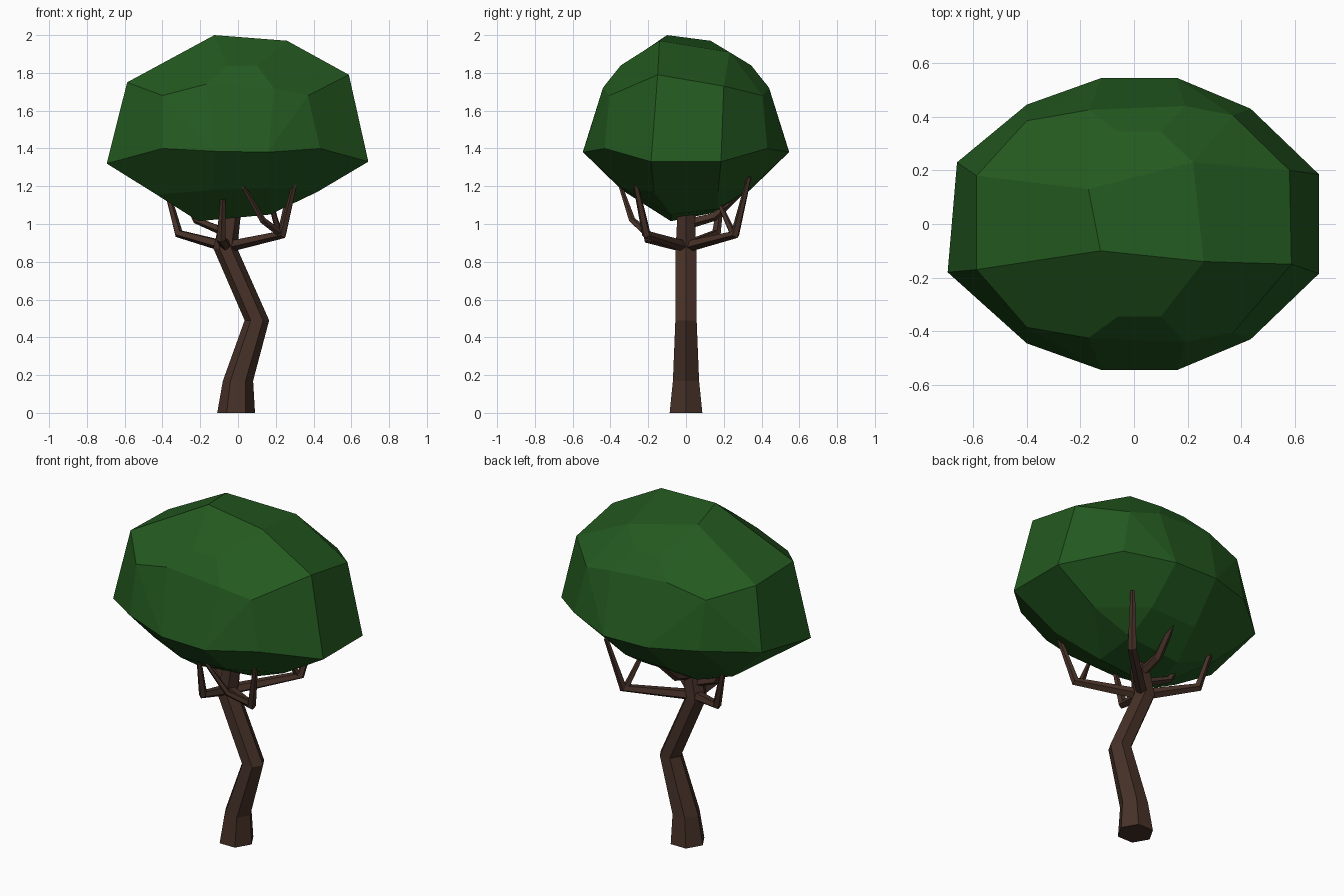
import bpy, bmesh, math
from mathutils import Vector

if "Cube" in bpy.data.objects:
    bpy.data.objects.remove(bpy.data.objects["Cube"])


def material(name, color):
    m = bpy.data.materials.new(name)
    m.diffuse_color = (*color, 1)
    m.use_nodes = True
    m.node_tree.nodes["Principled BSDF"].inputs["Base Color"].default_value = m.diffuse_color
    return m


bark = material("bark", (0.062, 0.031, 0.021))
leaf = material("leaf", (0.017, 0.1, 0.014))


def finish(name, bm, mat):
    bmesh.ops.recalc_face_normals(bm, faces=bm.faces)
    me = bpy.data.meshes.new(name)
    bm.to_mesh(me)
    bm.free()
    me.materials.append(mat)
    ob = bpy.data.objects.new(name, me)
    bpy.context.collection.objects.link(ob)
    return ob


def tube(name, path, sides, level=False):
    """Faceted tube through (x, y, z, radius) points; level keeps rings horizontal."""
    bm = bmesh.new()
    pts = [Vector(p[:3]) for p in path]
    rings = []
    for i, p in enumerate(pts):
        t = Vector((0, 0, 1))
        if not level:
            t = Vector((0, 0, 0))
            if i > 0:
                t += (p - pts[i - 1]).normalized()
            if i < len(pts) - 1:
                t += (pts[i + 1] - p).normalized()
            t.normalize()
        # side axis follows the overall horizontal heading, so rings never twist
        head = pts[-1] - pts[0]
        side = Vector((0, 1, 0)) if level else Vector((-head.y, head.x, 0)).normalized()
        u = (side - t * side.dot(t)).normalized()
        v = u.cross(t)
        r = path[i][3]
        rings.append([bm.verts.new(p + r * (v * math.cos(a) + u * math.sin(a)))
                      for a in (2 * math.pi * k / sides for k in range(sides))])
    for a, b in zip(rings, rings[1:]):
        for k in range(sides):
            n = (k + 1) % sides
            bm.faces.new((a[k], a[n], b[n], b[k]))
    bm.faces.new(rings[0])
    bm.faces.new(rings[-1])
    return finish(name, bm, bark)


# Crooked trunk
tube("trunk", [(-0.01, 0, 0, 0.1), (0, 0, 0.17, 0.08), (0.1, 0, 0.49, 0.065),
               (-0.067, 0, 0.87, 0.063), (-0.03, 0, 1.1, 0.05)], 6, level=True)

# Elbowed branches with thin forks
start = (-0.06, 0, 0.88, 0.032)
branches = {
    "front_right_branch": [start, (0.235, -0.21, 0.945, 0.025), (0.31, -0.275, 1.25, 0.013)],
    "front_right_fork": [(0.23, -0.2, 0.945, 0.02), (0.13, -0.285, 1.02, 0.018),
                         (0.02, -0.35, 1.21, 0.01)],
    "back_right_branch": [start, (0.23, 0.26, 0.945, 0.025), (0.29, 0.335, 1.25, 0.013)],
    "back_right_fork": [(0.22, 0.25, 0.945, 0.018), (0.17, 0.17, 1.12, 0.013)],
    "left_branch": [start, (-0.315, 0.16, 0.95, 0.025), (-0.375, 0.19, 1.17, 0.015)],
    "front_branch": [start, (-0.09, -0.2, 0.92, 0.025), (-0.08, -0.25, 1.13, 0.014)],
    "upper_back_branch": [(-0.04, 0, 1.0, 0.03), (-0.04, 0.15, 1.04, 0.024),
                          (-0.02, 0.31, 1.19, 0.018)],
    "upper_left_branch": [(-0.05, 0, 0.95, 0.025), (-0.22, 0.03, 1.02, 0.02),
                          (-0.27, 0.04, 1.12, 0.015)],
}
for name, path in branches.items():
    tube(name, path, 5)

# Canopy: faceted hull; these corners are mirrored front to back
mirrored = [
    (-0.40, 0.445, 1.40), (-0.12, 0.545, 1.385), (0.16, 0.545, 1.38),
    (0.435, 0.43, 1.40), (0.69, 0.185, 1.33),
    (-0.40, 0.385, 1.68), (-0.17, 0.425, 1.74), (0.19, 0.44, 1.72), (0.37, 0.405, 1.68),
    (-0.06, 0.345, 1.835), (0.10, 0.345, 1.84),
    (-0.14, 0.34, 1.18), (0.16, 0.34, 1.19), (0.42, 0.17, 1.17), (-0.43, 0.17, 1.155),
]
single = [
    (-0.695, -0.18, 1.32), (-0.66, 0.23, 1.38),
    (-0.587, -0.17, 1.75), (-0.587, 0.18, 1.74), (0.587, -0.15, 1.79), (0.58, 0.2, 1.73),
    (-0.125, -0.10, 2.0), (0.26, -0.14, 1.97), (0.22, 0.23, 1.91), (-0.17, 0.13, 1.97),
    (-0.21, -0.08, 1.015), (0.17, -0.08, 1.05), (0.17, 0.17, 1.08), (-0.18, 0.15, 1.06),
]
bm = bmesh.new()
for x, y, z in mirrored:
    bm.verts.new((x, y, z))
    bm.verts.new((x, -y, z))
for p in single:
    bm.verts.new(p)
hull = bmesh.ops.convex_hull(bm, input=bm.verts)
bmesh.ops.delete(bm, geom=[v for v in bm.verts if not v.link_faces], context='VERTS')
bmesh.ops.dissolve_limit(bm, angle_limit=math.radians(6), verts=bm.verts, edges=bm.edges)
finish("canopy", bm, leaf)
